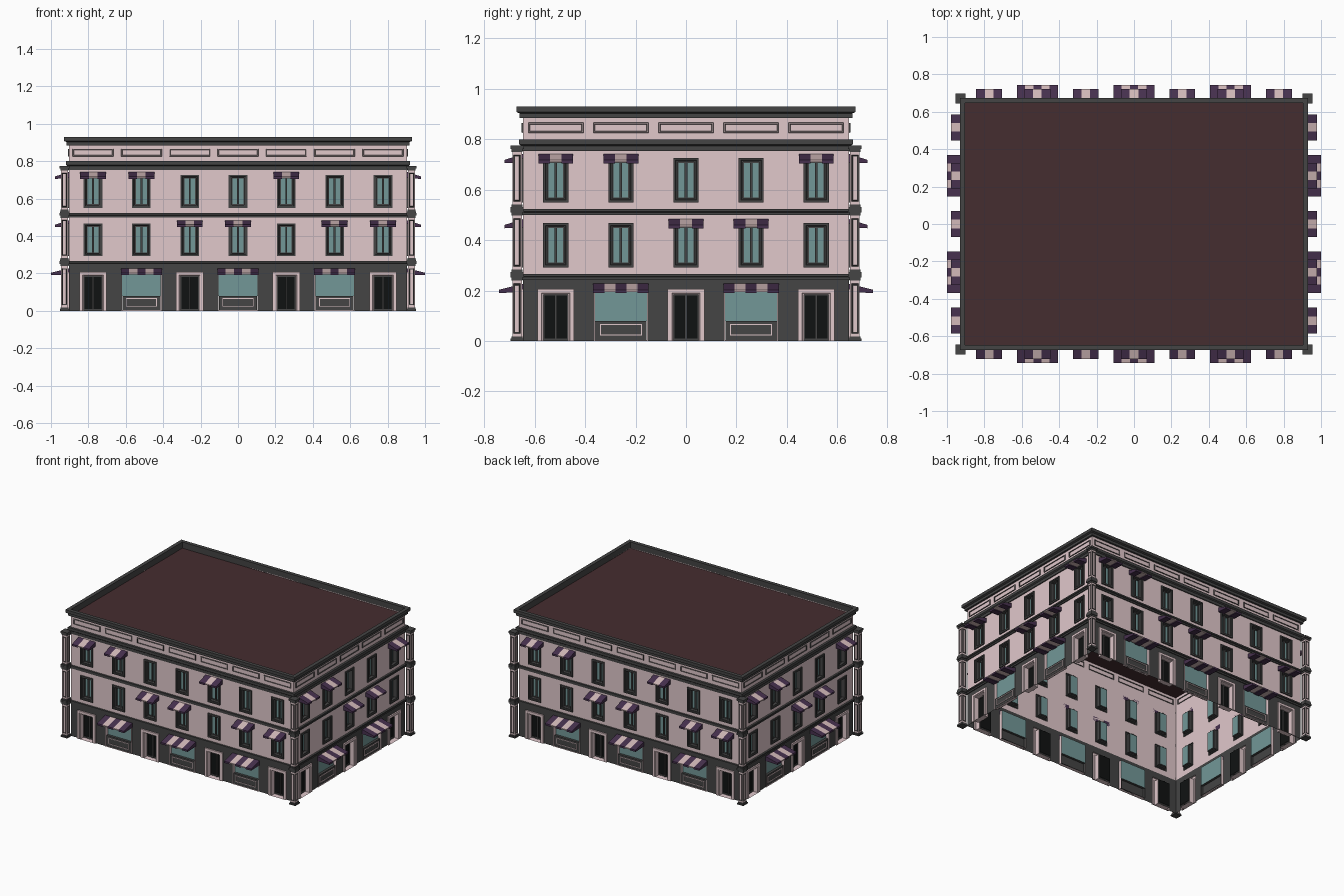
import bpy, bmesh
from math import pi
from mathutils import Matrix, Vector

if "Cube" in bpy.data.objects:
    bpy.data.objects.remove(bpy.data.objects["Cube"])

BAY = 0.2583
HX, HY = 3.5 * BAY, 2.5 * BAY          # wall half sizes
COL = dict(pink=(.75, .58, .60), grey=(.058, .058, .058), glass=(.17, .31, .31), black=(.005, .006, .006),
           purple=(.062, .030, .076), cream=(.64, .48, .48), roof=(.060, .026, .029))
MATS = {}
for key, c in COL.items():
    MATS[key] = bpy.data.materials.new(key)
    MATS[key].diffuse_color = (*c, 1)

parts = {}
M = Matrix()                            # current side frame: u along wall, -y outward


def part(name, mat):
    return parts.setdefault((name, mat), bmesh.new())


def face(bm, pts):
    """Add a face from (u, outward, z) points in the current side frame."""
    out = []
    for u, d, z in pts:
        v = M @ Vector((u, -d, z))
        if not any((v - o).length < 1e-6 for o in out):
            out.append(v)
    if len(out) > 2:
        bm.faces.new([bm.verts.new(v) for v in out])


def loop(u, hw, z0, z1, d):
    return [(u - hw, d, z0), (u + hw, d, z0), (u + hw, d, z1), (u - hw, d, z1)]


def nest(bm, u, loops, fill=None):
    """Skin nested rectangles (half width, z0, z1, depth); optionally fill the last."""
    rects = [loop(u, *l) for l in loops]
    for (a, b), (l0, l1) in zip(zip(rects, rects[1:]), zip(loops, loops[1:])):
        for i in range(4):
            if i == 0 and l0[1] == l1[1] and l0[3] == l1[3]:
                continue
            j = (i + 1) % 4
            face(bm, [a[i], a[j], b[j], b[i]])
    if fill:
        face(fill, rects[-1])


def box(bm, u, hw, d0, d1, z0, z1):
    nest(bm, u, [(hw, z0, z1, d0), (hw, z0, z1, d1)], bm)


def awning(u, hw, n, z, d):
    """Striped sloping canopy with a short valance; purple stripes hang lower."""
    w = hw / n
    for i in range(n):
        x = u - hw + w * (2 * i + 1)
        dark = i % 2 == 0
        bm = part("awning_dark_stripes", "purple") if dark else part("awning_light_stripes", "cream")
        drop = .037 if dark else .032
        prof = [(0, z), (d, z - .024), (d, z - drop), (0, z - drop + .004)]
        l, r = ([(x + s * w, a, b) for a, b in prof] for s in (-1, 1))
        for k in range(4):
            j = (k + 1) % 4
            face(bm, [l[k], r[k], r[j], l[j]])
        face(bm, l[::-1])
        face(bm, r)


def window(u, f0, f1, z0, z1):
    wall, fr, gl = part("upper_walls", "pink"), part("window_frames", "grey"), part("window_glass", "glass")
    nest(wall, u, [(BAY / 2, f0, f1, 0), (.05, z0, z1, 0)])
    nest(fr, u, [(.05, z0, z1, 0), (.05, z0, z1, .008), (.041, z0 + .009, z1 - .009, .008),
                 (.039, z0 + .011, z1 - .011, .003), (.033, z0 + .016, z1 - .016, .003),
                 (.033, z0 + .016, z1 - .016, -.02), (.029, z0 + .02, z1 - .02, -.02),
                 (.029, z0 + .02, z1 - .02, -.025)], gl)
    box(fr, u, .005, -.025, -.016, z0 + .016, z1 - .016)


def door(u, top):
    wall, sur, fr = part("ground_walls", "grey"), part("door_surrounds", "pink"), part("door_frames", "grey")
    nest(wall, u, [(BAY / 2, 0, top, 0), (.073, 0, .207, 0)])
    nest(sur, u, [(.073, 0, .207, 0), (.073, 0, .207, .01), (.056, 0, .191, .01), (.054, 0, .189, .005),
                  (.049, 0, .185, .005), (.049, 0, .185, -.03)])
    nest(fr, u, [(.049, 0, .185, -.03), (.045, .010, .181, -.03), (.045, .010, .181, -.035)],
         part("door_panels", "black"))
    box(fr, u, .005, -.035, -.026, .0, .185)


def shop(u, top):
    wall, trim = part("ground_walls", "grey"), part("shop_trim", "pink")
    nest(wall, u, [(BAY / 2, 0, top, 0), (.107, 0, .222, 0)])
    nest(trim, u, [(.107, 0, .222, 0), (.107, 0, .222, .004), (.103, .003, .218, .004), (.103, .003, .218, -.02)])
    face(part("shop_glass", "glass"), loop(u, .103, .08, .218, -.02))
    box(part("shop_sills", "grey"), u, .102, -.02, -.002, .003, .08)
    nest(trim, u, [(.083, .022, .068, -.002), (.083, .022, .068, .003), (.079, .026, .064, .003),
                   (.079, .026, .064, -.002)])
    awning(u, .11, 5, .227, .097)


def frieze(u):
    bm, edge = part("frieze", "pink"), part("frieze_panel_edges", "grey")
    nest(bm, u, [(BAY / 2, .777, .89, 0), (.109, .825, .866, 0)])
    nest(edge, u, [(.109, .825, .866, 0), (.107, .827, .864, .006)])
    nest(bm, u, [(.107, .827, .864, .006), (.104, .830, .861, .006)])
    nest(edge, u, [(.104, .830, .861, .006), (.102, .832, .859, .001)], bm)


# four sides: bay count, distance of wall from centre, rotation, floor-1 awning bays
for n, dist, ang, low in ((7, HY, 0, (2, 3, 5, 6)), (5, HX, pi / 2, (2, 3)),
                          (7, HY, pi, (2, 3, 5, 6)), (5, HX, -pi / 2, (2, 3))):
    M = Matrix.Rotation(ang, 4, 'Z') @ Matrix.Translation((0, -dist, 0))
    for i in range(n):
        u = (i - (n - 1) / 2) * BAY
        (shop if i % 2 else door)(u, .252)
        window(u, .252, .512, .292, .468)
        window(u, .512, .777, .55, .726)
        frieze(u)
        if i in low:
            awning(u, .069, 3, .484, .075)
        if i in (0, 1, 4):
            awning(u, .069, 3, .742, .075)

M = Matrix()


# mouldings swept round the building (outward offset, z)
def sweep(name, prof):
    bm = part(name, "grey")
    rings = [[(sx * (HX + o), sy * (HY + o), z) for sx, sy in ((-1, -1), (1, -1), (1, 1), (-1, 1))] for o, z in prof]
    for a, b in zip(rings, rings[1:]):
        for i in range(4):
            j = (i + 1) % 4
            face(bm, [a[i], a[j], b[j], b[i]])


sweep("ground_ledge", [(0, .242), (.007, .242), (.007, .253), (.014, .256), (.014, .265), (0, .265)])
sweep("middle_ledge", [(0, .50), (.007, .50), (.007, .51), (.014, .513), (.014, .523), (0, .523)])
sweep("main_cornice", [(0, .754), (.007, .754), (.007, .774), (.016, .78), (.016, .80), (0, .80)])
sweep("roof_cornice", [(0, .885), (.014, .885), (.014, .903), (.027, .908), (.027, .93), (0, .93), (0, .885)])
face(part("roof", "roof"), [(-HX, -HY, .885), (HX, -HY, .885), (HX, HY, .885), (-HX, HY, .885)])

# corner pillars: one stacked shaft per floor, panelled on every face
for sx in (-1, 1):
    for sy in (-1, 1):
        for z0, z1 in ((0, .265), (.265, .523), (.523, .775)):
            for k in range(4):
                M = Matrix.Translation((sx * .927, sy * .670, 0)) @ Matrix.Rotation(k * pi / 2, 4, 'Z')
                a, b = z0 + .018, z1 - .026
                nest(part("pillar_shafts", "pink"), 0, [(.019, a, b, .019), (.014, a + .012, b - .012, .019)])
                nest(part("pillar_panel_grooves", "grey"), 0,
                     [(.014, a + .012, b - .012, .019), (.012, a + .014, b - .014, .015),
                      (.009, a + .017, b - .017, .015), (.008, a + .018, b - .018, .019)],
                     part("pillar_shafts", "pink"))
            M = Matrix.Translation((sx * .927, sy * .670, 0))
            bm = part("pillar_caps", "grey")
            for h, c0, c1 in ((.026, z0, z0 + .009), (.022, z0 + .009, z0 + .018),
                              (.022, z1 - .026, z1 - .014), (.027, z1 - .014, z1)):
                nest(bm, 0, [(h, c0, c1, -h), (h, c0, c1, h)], bm)
                face(bm, loop(0, h, c0, c1, -h)[::-1])

# finish the meshes
for (name, mat), bm in parts.items():
    bmesh.ops.remove_doubles(bm, verts=bm.verts, dist=1e-5)
    if name.startswith(("awning", "pillar_caps")):
        bmesh.ops.recalc_face_normals(bm, faces=bm.faces)
    me = bpy.data.meshes.new(name)
    bm.to_mesh(me)
    bm.free()
    me.materials.append(MATS[mat])
    bpy.context.collection.objects.link(bpy.data.objects.new(name, me))

for m in bpy.data.materials:
    if m.users and not m.is_grease_pencil:
        m.use_nodes = True
        m.node_tree.nodes["Principled BSDF"].inputs["Base Color"].default_value = m.diffuse_color
